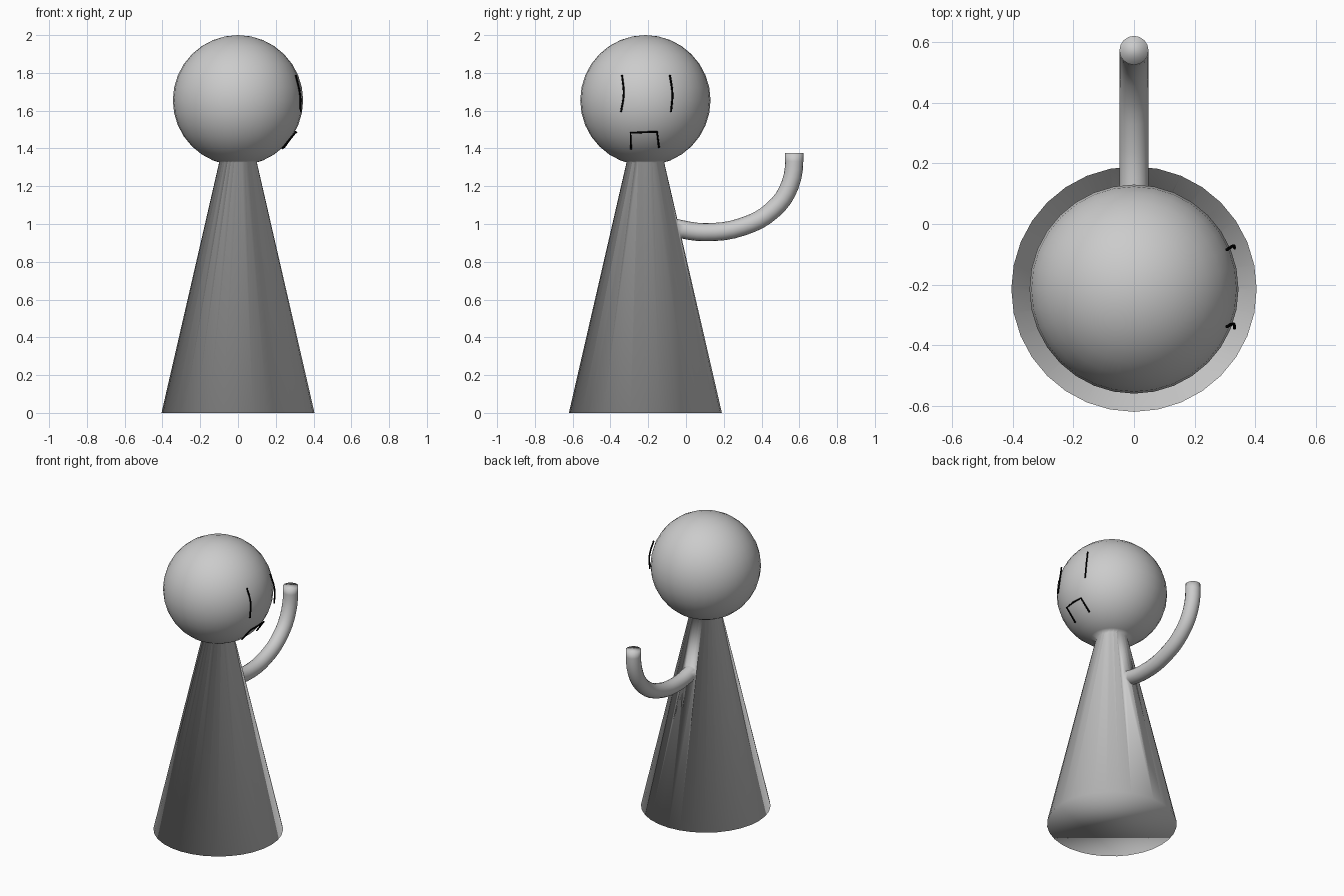
import bpy, bmesh

if "Cube" in bpy.data.objects:
    bpy.data.objects.remove(bpy.data.objects["Cube"])

CY = -0.215  # body axis

black = bpy.data.materials.new("black_ink")
black.diffuse_color = (0, 0, 0, 1)
black.use_nodes = True
black.node_tree.nodes["Principled BSDF"].inputs["Base Color"].default_value = black.diffuse_color


def activate(obj):
    bpy.ops.object.select_all(action='DESELECT')
    obj.select_set(True)
    bpy.context.view_layer.objects.active = obj


def tube(name, points, radius, handle='AUTO', resolution=8, sides=6, end=None):
    """Closed round tube through the points; end sets the last tangent."""
    curve = bpy.data.curves.new(name, 'CURVE')
    curve.dimensions = '3D'
    curve.bevel_depth = radius
    curve.bevel_resolution = sides
    curve.resolution_u = resolution
    curve.use_fill_caps = True
    spline = curve.splines.new('BEZIER')
    spline.bezier_points.add(len(points) - 1)
    for bp, p in zip(spline.bezier_points, points):
        bp.co = p
        bp.handle_left_type = bp.handle_right_type = handle
    if end:
        bp = spline.bezier_points[-1]
        bp.handle_left_type = bp.handle_right_type = 'FREE'
        bp.handle_left, bp.handle_right = bp.co.copy() - end, bp.co.copy() + end
    obj = bpy.data.objects.new(name, curve)
    bpy.context.collection.objects.link(obj)
    activate(obj)
    bpy.ops.object.convert(target='MESH')
    obj = bpy.context.view_layer.objects.active
    obj.name = name
    # weld the caps to the tube
    bm = bmesh.new()
    bm.from_mesh(obj.data)
    bmesh.ops.remove_doubles(bm, verts=bm.verts, dist=0.0001)
    bmesh.ops.recalc_face_normals(bm, faces=bm.faces)
    bm.to_mesh(obj.data)
    bm.free()
    activate(obj)
    bpy.ops.object.shade_smooth()
    return obj


# Conical body, its tip inside the head
bpy.ops.mesh.primitive_cone_add(vertices=32, radius1=0.405, radius2=0,
                                depth=1.76, location=(0, CY, 0.88))
body = bpy.context.object
body.name = "body"

# Round head
bpy.ops.mesh.primitive_uv_sphere_add(segments=32, ring_count=16, radius=0.345,
                                     location=(0, CY, 1.655))
head = bpy.context.object
head.name = "head"

# Raised arm, curving out and up
from mathutils import Vector
arm_path = [(-0.15, 1.005), (-0.05, 0.978), (0.1, 0.957), (0.3, 0.986),
            (0.46, 1.075), (0.55, 1.205), (0.573, 1.375)]
arm = tube("arm", [(0, y, z) for y, z in arm_path], 0.048, resolution=4,
           end=Vector((0, 0, 0.06)))

# Fuse head and arm into the body, then shade everything smooth
for part in (head, arm):
    mod = body.modifiers.new("fuse", 'BOOLEAN')
    mod.operation = 'UNION'
    mod.solver = 'EXACT'
    mod.object = part
    activate(body)
    bpy.ops.object.modifier_apply(modifier=mod.name)
    bpy.data.objects.remove(part)
activate(body)
bpy.ops.object.shade_smooth()
body.name = "body_head_and_arm"

# Eye strokes, floating just off the head
for name, ys in (("eye_near", (-0.339, -0.33, -0.344)),
                 ("eye_far", (-0.085, -0.072, -0.079))):
    pts = [(x, y, z) for x, y, z in zip((0.306, 0.328, 0.332), ys,
                                        (1.788, 1.69, 1.593))]
    tube(name, pts, 0.005, sides=2).data.materials.append(black)

# Square downturned mouth
mouth = [(0.233, -0.291, 1.397), (0.302, -0.294, 1.482), (0.309, -0.22, 1.486),
         (0.304, -0.153, 1.487), (0.243, -0.143, 1.405)]
tube("mouth", mouth, 0.005, 'VECTOR', 2, 2).data.materials.append(black)
